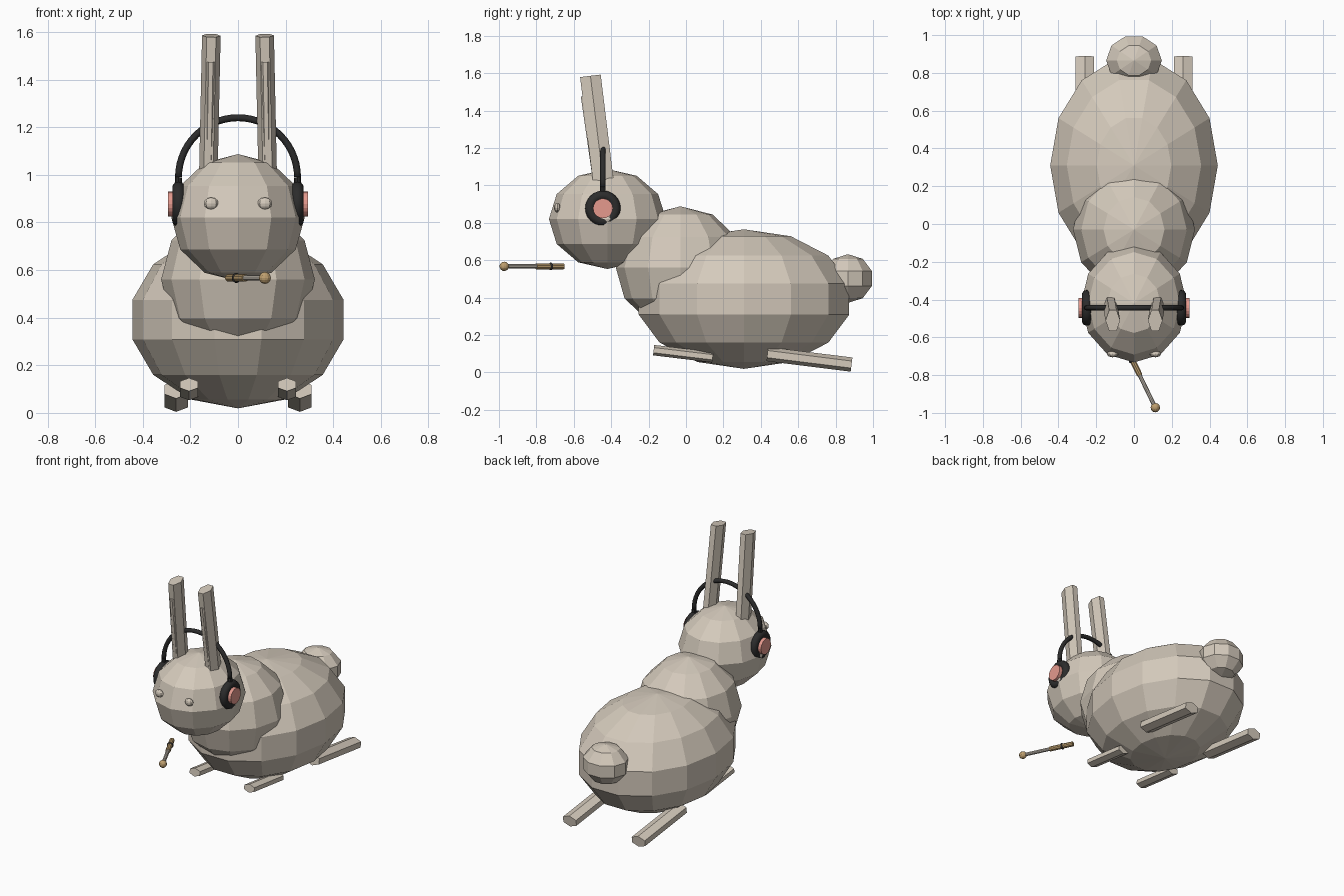
import bpy, bmesh, math
from mathutils import Vector, Matrix

if "Cube" in bpy.data.objects:
    bpy.data.objects.remove(bpy.data.objects["Cube"])


def material(name, rgb):
    m = bpy.data.materials.new(name)
    m.diffuse_color = (*rgb, 1)
    m.use_nodes = True
    m.node_tree.nodes["Principled BSDF"].inputs["Base Color"].default_value = m.diffuse_color
    return m


FUR = material("warm_grey_fur", (0.66, 0.59, 0.50))
BLACK = material("charcoal", (0.025, 0.025, 0.025))
PINK = material("dusty_pink", (0.78, 0.32, 0.27))
TAN = material("tan", (0.52, 0.35, 0.16))
ROD = material("pale_rod", (0.62, 0.57, 0.50))


def finish(name, bm, mat, smooth=False):
    bmesh.ops.recalc_face_normals(bm, faces=bm.faces)
    me = bpy.data.meshes.new(name)
    bm.to_mesh(me)
    bm.free()
    me.materials.append(mat)
    for p in me.polygons:
        p.use_smooth = smooth
    ob = bpy.data.objects.new(name, me)
    bpy.context.collection.objects.link(ob)
    return ob


def ball(name, centre, radii, seg, rings, mat):
    """Faceted ellipsoid with a column of vertices facing the front."""
    bm = bmesh.new()
    bmesh.ops.create_uvsphere(bm, u_segments=seg, v_segments=rings, radius=1)
    bmesh.ops.rotate(bm, verts=bm.verts, matrix=Matrix.Rotation(math.pi / 2, 3, 'Z'))
    bmesh.ops.scale(bm, verts=bm.verts, vec=radii)
    bmesh.ops.translate(bm, verts=bm.verts, vec=centre)
    return finish(name, bm, mat)


def prism(name, start, end, side, ra, rb, n, mat, turn=0.0):
    """n-sided bar from start to end; ra runs along 'side', rb across it."""
    a, b = Vector(start), Vector(end)
    axis = (b - a).normalized()
    u = Vector(side)
    u = (u - axis * u.dot(axis)).normalized()
    v = axis.cross(u)
    bm = bmesh.new()
    loops = []
    for c in (a, b):
        loops.append([bm.verts.new(c + u * ra * math.cos(turn + k * math.tau / n)
                                   + v * rb * math.sin(turn + k * math.tau / n))
                      for k in range(n)])
    for k in range(n):
        j = (k + 1) % n
        bm.faces.new((loops[0][k], loops[0][j], loops[1][j], loops[1][k]))
    bm.faces.new(loops[0])
    bm.faces.new(loops[1])
    return finish(name, bm, mat)


def ring(name, centre, axis, major, minor, mat, n=24, m=10, arc=math.tau):
    """Torus around an axis; a shorter arc makes a capped curved tube."""
    ax = Vector(axis).normalized()
    u = Vector((1, 0, 0)) if abs(ax.x) < 0.9 else Vector((0, 1, 0))
    u = (u - ax * u.dot(ax)).normalized()
    v = ax.cross(u)
    closed = arc > 6.28
    bm = bmesh.new()
    rows = []
    for i in range(n if closed else n + 1):
        t = arc * i / n
        d = u * math.cos(t) + v * math.sin(t)
        rows.append([bm.verts.new(Vector(centre) + d * (major + minor * math.cos(k * math.tau / m))
                                  + ax * minor * math.sin(k * math.tau / m)) for k in range(m)])
    for i in range(n):
        r, s = rows[i], rows[(i + 1) % len(rows)]
        for k in range(m):
            j = (k + 1) % m
            bm.faces.new((r[k], r[j], s[j], s[k]))
    if not closed:
        bm.faces.new(rows[0])
        bm.faces.new(rows[-1])
    return finish(name, bm, mat, True)


# Main volumes
ball("body", (0, 0.31, 0.392), (0.455, 0.592, 0.373), 14, 7, FUR)
ball("chest", (0, -0.03, 0.56), (0.323, 0.345, 0.328), 12, 6, FUR)
ball("head", (0, -0.42, 0.82), (0.28, 0.313, 0.267), 12, 6, FUR)
ball("tail", (0, 0.866, 0.502), (0.155, 0.141, 0.13), 10, 5, FUR)

# Paired parts
for s, tag in ((1, "right"), (-1, "left")):
    ball("eye_" + tag, (s * 0.113, -0.688, 0.88), (0.031, 0.018, 0.025), 8, 6, FUR)
    prism("ear_" + tag, (s * 0.125, -0.437, 0.98), (s * 0.112, -0.511, 1.585),
          (1, 0, 0), 0.039, 0.064, 6, FUR)
    prism("inner_ear_" + tag, (s * 0.123, -0.484, 1.0), (s * 0.114, -0.552, 1.475),
          (1, 0, 0), 0.018, 0.012, 6, FUR)
    prism("front_leg_" + tag, (s * 0.206, -0.173, 0.119), (s * 0.206, 0.143, 0.081),
          (0, 0, 1), 0.028, 0.044, 6, FUR)
    prism("rear_leg_" + tag, (s * 0.26, 0.435, 0.098), (s * 0.26, 0.885, 0.042),
          (0, 0, 1), 0.038, 0.057, 6, FUR)
    # Headphone cup: soft ring with a coloured disc
    ring("ear_cushion_" + tag, (s * 0.25, -0.444, 0.877), (1, 0, 0), 0.068, 0.027, BLACK)
    prism("ear_cap_" + tag, (s * 0.2, -0.444, 0.877), (s * 0.294, -0.444, 0.877),
          (0, 0, 1), 0.053, 0.053, 20, PINK)

# Headphone band
ring("headband", (0, -0.444, 0.99), (0, -1, 0), 0.25, 0.0145, BLACK, 28, 8, math.pi)
for s, tag in ((1, "right"), (-1, "left")):
    prism("band_end_" + tag, (s * 0.25, -0.444, 0.99), (s * 0.252, -0.444, 0.93),
          (1, 0, 0), 0.0145, 0.0145, 8, BLACK)

# Microphone boom
back, tip = Vector((-0.04, -0.655, 0.567)), Vector((0.113, -0.972, 0.567))
prism("boom_grip", back, back.lerp(tip, 0.46), (0, 0, 1), 0.016, 0.016, 10, TAN)
prism("boom_rod", back.lerp(tip, 0.4), tip, (0, 0, 1), 0.0115, 0.0115, 10, ROD)
ring("boom_collar", back.lerp(tip, 0.215), tip - back, 0.014, 0.007, BLACK, 14, 8)
ball("boom_tip", tip, (0.025, 0.025, 0.025), 12, 8, TAN)
